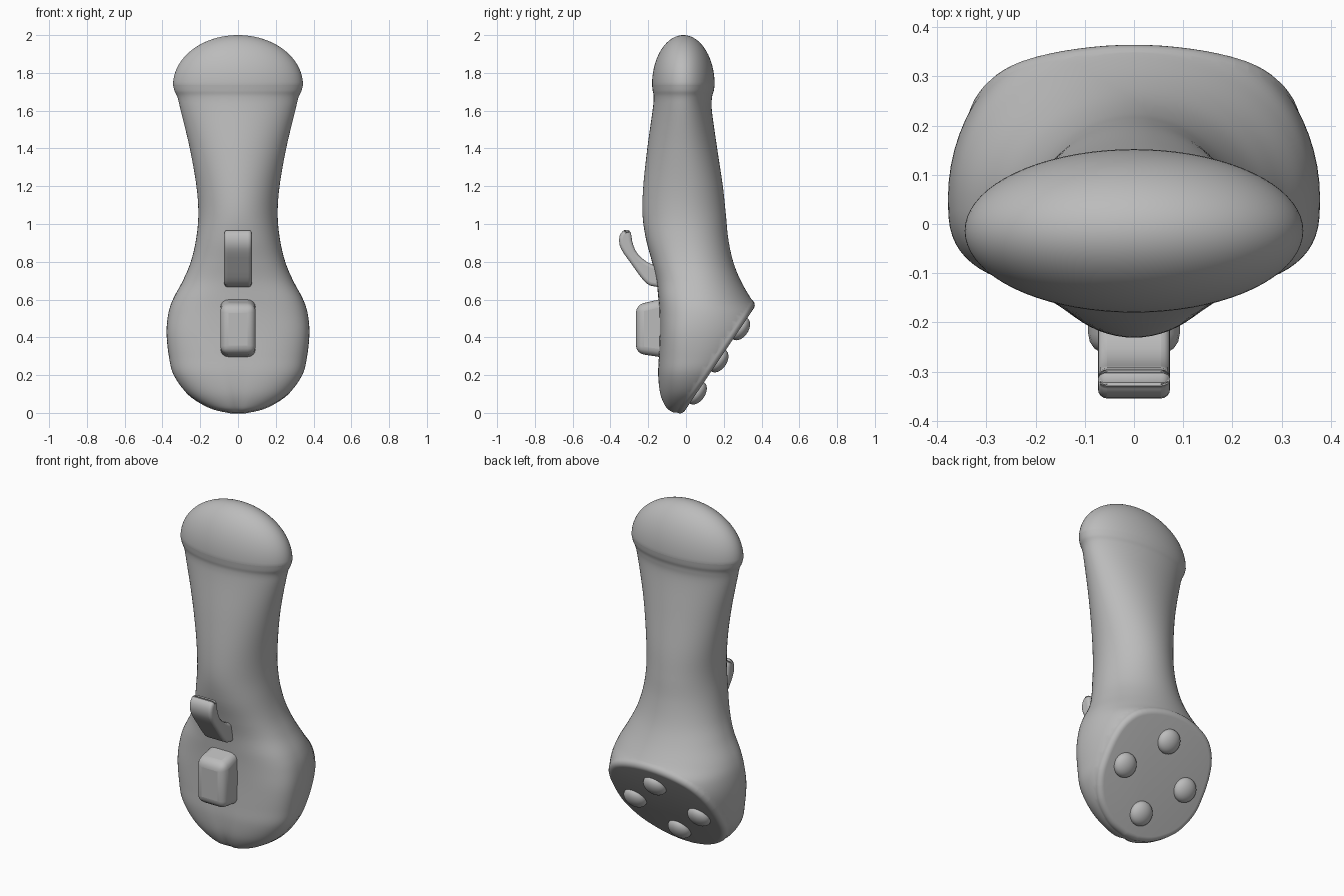
import bpy, bmesh
from math import sin, cos, pi, radians, exp
from mathutils import Vector, Matrix

cube = bpy.data.objects.get("Cube")
if cube:
    bpy.data.objects.remove(cube, do_unlink=True)

grey = bpy.data.materials.new("plain grey")
grey.use_nodes = True
tone = (0.5, 0.5, 0.5, 1)
grey.diffuse_color = tone
grey.node_tree.nodes["Principled BSDF"].inputs["Base Color"].default_value = tone


def finish(name, bm, angle=40):
    """Turn a bmesh into a smooth shaded grey object."""
    bmesh.ops.recalc_face_normals(bm, faces=bm.faces)
    mesh = bpy.data.meshes.new(name)
    bm.to_mesh(mesh)
    bm.free()
    mesh.materials.append(grey)
    obj = bpy.data.objects.new(name, mesh)
    bpy.context.collection.objects.link(obj)
    bpy.ops.object.select_all(action="DESELECT")
    obj.select_set(True)
    bpy.context.view_layer.objects.active = obj
    bpy.ops.object.shade_smooth_by_angle(angle=radians(angle))
    return obj


def soften(obj, width):
    mod = obj.modifiers.new("rounded edges", "BEVEL")
    mod.width, mod.segments, mod.limit_method = width, 4, "ANGLE"
    mod.angle_limit = radians(50)
    mod.use_clamp_overlap = False


def smooth_rows(rows, steps):
    """Catmull-Rom interpolation through a list of equal-length rows."""
    out = []
    last = len(rows) - 1
    for i in range(last):
        near = rows[max(i - 1, 0)], rows[i], rows[i + 1], rows[min(i + 2, last)]
        for s in range(steps):
            t = s / steps
            out.append([q + t * (r - p) / 2 + t * t * (2*p - 5*q + 4*r - w) / 2
                        + t ** 3 * (3*(q - r) + w - p) / 2
                        for p, q, r, w in zip(*near)])
    out.append(list(rows[-1]))
    return out


def power(v, e):
    return abs(v) ** e * (1 if v >= 0 else -1)


# Slanted base plane
base_mid = Vector((0, 0.172, 0.276))
base_up = Vector((0, 0.56, 0.83)).normalized()
base_out = Vector((0, base_up.z, -base_up.y))

# Body sections: height, half width, front, back, widest y, front squareness
sections = [
    (0.003, 0.04, -0.08, 0.0, -0.05, 2),
    (0.03, 0.15, -0.11, 0.1, -0.03, 2.1),
    (0.1, 0.265, -0.138, 0.2, 0.0, 2.3),
    (0.2, 0.34, -0.148, 0.3, 0.02, 2.6),
    (0.3, 0.366, -0.144, 0.38, 0.04, 2.8),
    (0.42, 0.378, -0.14, 0.43, 0.05, 2.9),
    (0.52, 0.37, -0.141, 0.41, 0.06, 2.8),
    (0.6, 0.345, -0.146, 0.348, 0.06, 2.7),
    (0.7, 0.292, -0.157, 0.29, 0.05, 2.5),
    (0.8, 0.25, -0.18, 0.25, 0.03, 2.4),
    (0.92, 0.222, -0.212, 0.224, 0.01, 2.2),
    (1.05, 0.21, -0.23, 0.211, 0, 2),
    (1.2, 0.22, -0.226, 0.195, 0, 2),
    (1.4, 0.255, -0.205, 0.165, -0.01, 2),
    (1.6, 0.303, -0.177, 0.137, -0.015, 2),
    (1.67, 0.32, -0.171, 0.138, -0.014, 2),
    (1.705, 0.336, -0.176, 0.147, -0.014, 2),
    (1.735, 0.344, -0.18, 0.152, -0.014, 2),
]
around = 72
bm = bmesh.new()
rings = []
for z, half, front, back, mid, square in smooth_rows(sections, 6):
    ring = []
    for k in range(around):
        a = 2 * pi * k / around
        e = 2 / square if sin(a) < 0 else 1
        x = half * power(cos(a), e)
        depth = mid - front if sin(a) < 0 else back - mid
        y = mid + depth * power(sin(a), e)
        # faint groove low on the front
        if sin(a) < 0:
            y += 0.014 * exp(-(x / 0.03) ** 2) * max(0, 1 - z / 0.3)
        ring.append(bm.verts.new((x, y, z)))
    rings.append(ring)
for low, high in zip(rings, rings[1:]):
    for k in range(around):
        n = (k + 1) % around
        bm.faces.new((low[k], low[n], high[n], high[k]))
bm.faces.new(rings[0])
bm.faces.new(rings[-1])

# Cut the slant, then build its rounded rim and flat cap
rim = 0.032
bmesh.ops.bisect_plane(bm, geom=bm.verts[:] + bm.edges[:] + bm.faces[:],
                       plane_co=base_mid - base_out * rim, plane_no=base_out,
                       clear_outer=True)
bmesh.ops.remove_doubles(bm, verts=bm.verts, dist=0.0005)
edges = [e for e in bm.edges if e.is_boundary]
steps = 6
for i in range(steps):
    a0, a1 = (pi / 2 * j / steps for j in (i, i + 1))
    res = bmesh.ops.extrude_edge_only(bm, edges=edges)["geom"]
    edges = [g for g in res if isinstance(g, bmesh.types.BMEdge)]
    for v in (g for g in res if isinstance(g, bmesh.types.BMVert)):
        off = v.co - base_mid
        inward = (off - base_out * off.dot(base_out)).normalized()
        v.co += base_out * rim * (sin(a1) - sin(a0)) - inward * rim * (cos(a0) - cos(a1))
bmesh.ops.contextual_create(bm, geom=edges)
finish("body", bm, 50)

# Domed cap flowing out of the flared neck
bm = bmesh.new()
bmesh.ops.create_uvsphere(bm, u_segments=72, v_segments=48, radius=1)
for v in bm.verts:
    rise = 0.265 if v.co.z > 0 else 0.03
    v.co = Vector((v.co.x * 0.344, v.co.y * 0.166 - 0.014, 1.735 + v.co.z * rise))
finish("top_cap", bm)


def side_extrusion(name, outline, half, width):
    """Extrude a (y, z) outline across x and round its edges."""
    bm = bmesh.new()
    face = bm.faces.new([bm.verts.new((-half, y, z)) for y, z in outline])
    res = bmesh.ops.extrude_face_region(bm, geom=[face])["geom"]
    moved = [g for g in res if isinstance(g, bmesh.types.BMVert)]
    bmesh.ops.translate(bm, verts=moved, vec=(2 * half, 0, 0))
    soften(finish(name, bm), width)


# Front block and curved hook
side_extrusion("front_block", [(-0.265, 0.315), (-0.265, 0.572), (-0.1, 0.61), (-0.1, 0.29)],
               0.093, 0.042)
hook = [(-0.312, 0.973), (-0.335, 0.962), (-0.352, 0.935), (-0.352, 0.89), (-0.33, 0.845),
        (-0.29, 0.79), (-0.24, 0.72), (-0.205, 0.683), (-0.17, 0.67), (-0.1, 0.67),
        (-0.1, 0.76), (-0.18, 0.785), (-0.235, 0.82), (-0.268, 0.86), (-0.285, 0.91),
        (-0.292, 0.955)]
side_extrusion("hook", smooth_rows(hook + hook[:1], 2)[:-1], 0.073, 0.018)

# Four domed feet in a diamond on the slanted base
tilt = Matrix((Vector((1, 0, 0)), base_up, base_out)).transposed()
for name, side, up in (("upper", 0, 1), ("lower", 0, -1), ("left", 1, 0), ("right", -1, 0)):
    bm = bmesh.new()
    bmesh.ops.create_uvsphere(bm, u_segments=32, v_segments=20, radius=0.068)
    centre = base_mid + Vector((side * 0.207, 0, 0)) + base_up * up * 0.205
    for v in bm.verts:
        v.co.z *= 0.65
        v.co = tilt @ v.co + centre
    finish(name + "_foot", bm)
